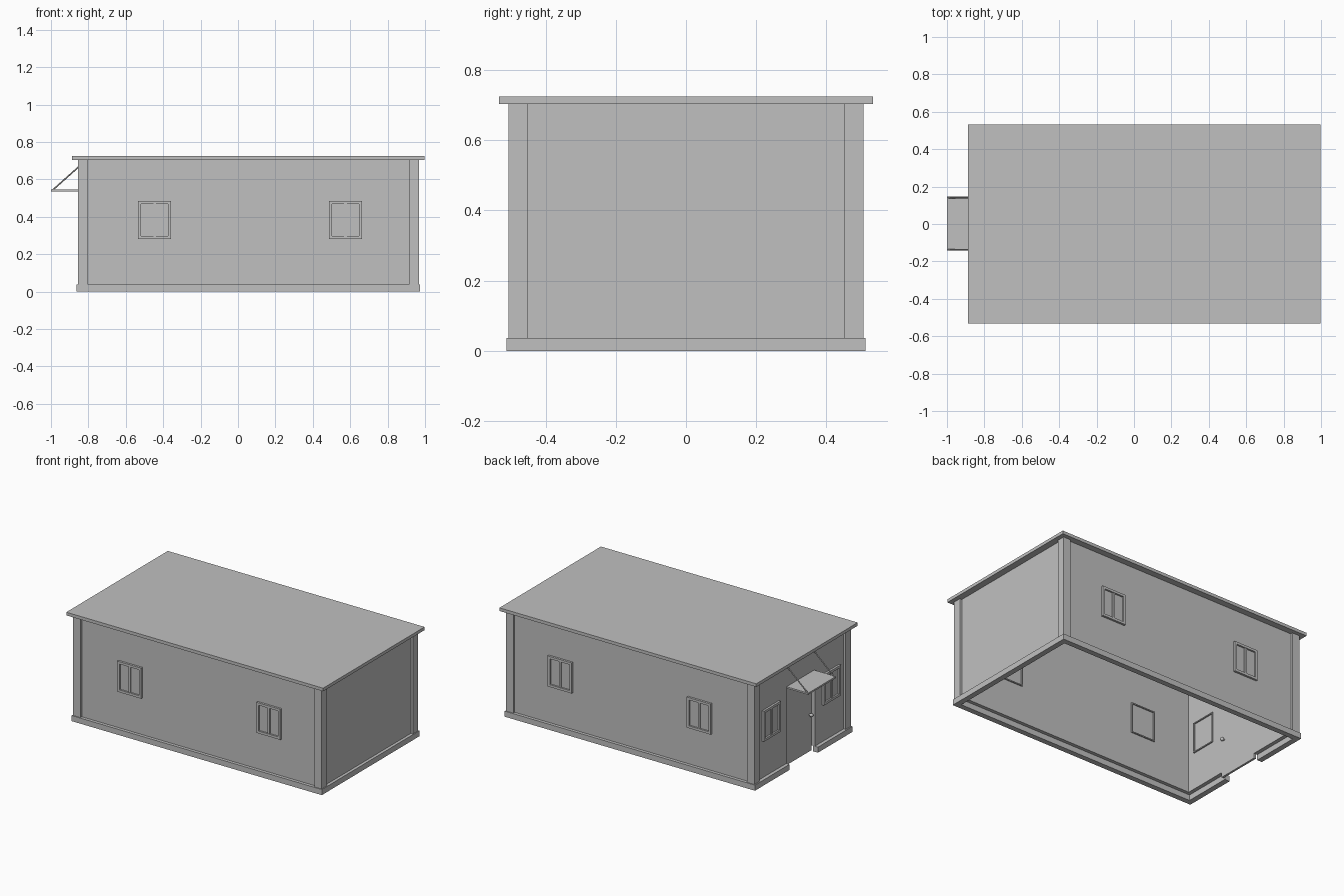
import bpy
from mathutils import Vector

old = bpy.data.objects.get("Cube")
if old:
    bpy.data.objects.remove(old, do_unlink=True)

grey = bpy.data.materials.new("plain_grey")
grey.use_nodes = True
tone = (0.53, 0.53, 0.53, 1)
grey.diffuse_color = tone
grey.node_tree.nodes["Principled BSDF"].inputs["Base Color"].default_value = tone


def finish(obj, name):
    obj.name = name
    obj.data.materials.append(grey)
    return obj


def box(name, x, y, z):
    """Box spanning the given (low, high) ranges."""
    bpy.ops.mesh.primitive_cube_add(size=1)
    obj = bpy.context.object
    for v in obj.data.vertices:
        v.co = [r[0] if c < 0 else r[1] for c, r in zip(v.co, (x, y, z))]
    return finish(obj, name)


def rod(name, start, end, radius, sides=8):
    a, b = Vector(start), Vector(end)
    bpy.ops.mesh.primitive_cylinder_add(vertices=sides, radius=radius,
                                        depth=(b - a).length, location=(a + b) / 2)
    obj = finish(bpy.context.object, name)
    obj.rotation_euler = (b - a).to_track_quat("Z", "Y").to_euler()
    return obj


# Main dimensions
X0, X1, Y = -0.856, 0.968, 0.505     # outer faces of the corner posts
POST, RECESS, WALL = 0.054, 0.015, 0.038
BASE, EAVE, TOP = 0.037, 0.703, 0.724
DOOR, DOOR_TOP = 0.149, 0.53

# Roof slab
box("roof", (-0.888, 0.997), (-0.532, 0.532), (EAVE, TOP))

# Corner posts
for side, x in (("right", X0), ("left", X1 - POST)):
    for end, y in (("front", -Y), ("back", Y - POST)):
        box(f"{end}_{side}_post", (x, x + POST), (y, y + POST), (BASE, EAVE))

# Long walls and their base boards
for end, s in (("front", -1), ("back", 1)):
    outer = s * (Y - RECESS)
    box(f"{end}_wall", (X0 + POST, X1 - POST),
        sorted((outer, outer - s * WALL)), (BASE, EAVE))
    box(f"{end}_base", (X0 - 0.008, X1 + 0.005),
        sorted((s * 0.511, s * 0.475)), (0, BASE))

# Plain end wall
box("left_wall", (X1 - RECESS - WALL, X1 - RECESS), (POST - Y, Y - POST), (BASE, EAVE))
box("left_base", (X1 - 0.031, X1 + 0.005), (-0.475, 0.475), (0, BASE))

# Entrance wall, split around the doorway
wx = X0 + RECESS
for end, s in (("front", -1), ("back", 1)):
    box(f"entrance_wall_{end}", (wx, wx + WALL),
        sorted((s * DOOR, s * (Y - POST))), (BASE, EAVE))
    box(f"entrance_base_{end}", (X0 - 0.008, X0 + 0.028),
        sorted((s * DOOR, s * 0.475)), (0, BASE))
box("door_lintel", (wx, wx + WALL), (-DOOR, DOOR), (DOOR_TOP, EAVE))
box("door", (wx + WALL - 0.014, wx + WALL), (-DOOR, DOOR), (0.005, DOOR_TOP))

# Door knobs on both faces
rod("knob_stem", (wx + 0.008, -0.125, 0.25), (wx + 0.054, -0.125, 0.25), 0.005)
for name, x in (("outer_knob", wx + 0.008), ("inner_knob", wx + 0.054)):
    bpy.ops.mesh.primitive_uv_sphere_add(segments=16, ring_count=8, radius=0.012,
                                         location=(x, -0.125, 0.25))
    finish(bpy.context.object, name)
    bpy.ops.object.shade_smooth()


def window(name, axis, centre, face, out):
    """Framed two-pane window on a wall face; out is the outward sign."""
    half, low, high, bar = 0.088, 0.281, 0.484, 0.016

    def part(label, along, depth, z):
        d = sorted(face + out * v for v in depth)
        a = [centre + v for v in along]
        box(f"{name}_{label}", *((a, d) if axis == "x" else (d, a)), z)

    outside, inside = (-0.004, 0.014), (-WALL - 0.008, -WALL + 0.004)
    for where, depth in (("outer", outside), ("inner", inside)):
        edge = bar if where == "outer" else 0.007
        part(f"{where}_sill", (-half, half), depth, (low, low + edge))
        part(f"{where}_head", (-half, half), depth, (high - edge, high))
        for s in (-1, 1):
            part(f"{where}_jamb", sorted((s * half, s * (half - edge))),
                 depth, (low + edge, high - edge))
    part("mullion", (-0.007, 0.007), (-0.004, 0.011), (low + bar, high - bar))
    part("glass", (bar - half, half - bar), (-0.002, 0.003), (low + bar, high - bar))


# Windows in the long walls and beside the door
for x in (-0.446, 0.575):
    window("front_window", "x", x, -Y + RECESS, -1)
    window("back_window", "x", x, Y - RECESS, 1)
for y in (-0.315, 0.315):
    window("entrance_window", "y", y, wx, -1)

# Awning with two stay rods
box("awning", (-1.0, wx), (-0.143, 0.147), (0.534, 0.545))
for y in (-0.137, 0.141):
    rod("awning_stay", (-0.992, y, 0.542), (wx, y, 0.677), 0.004)
